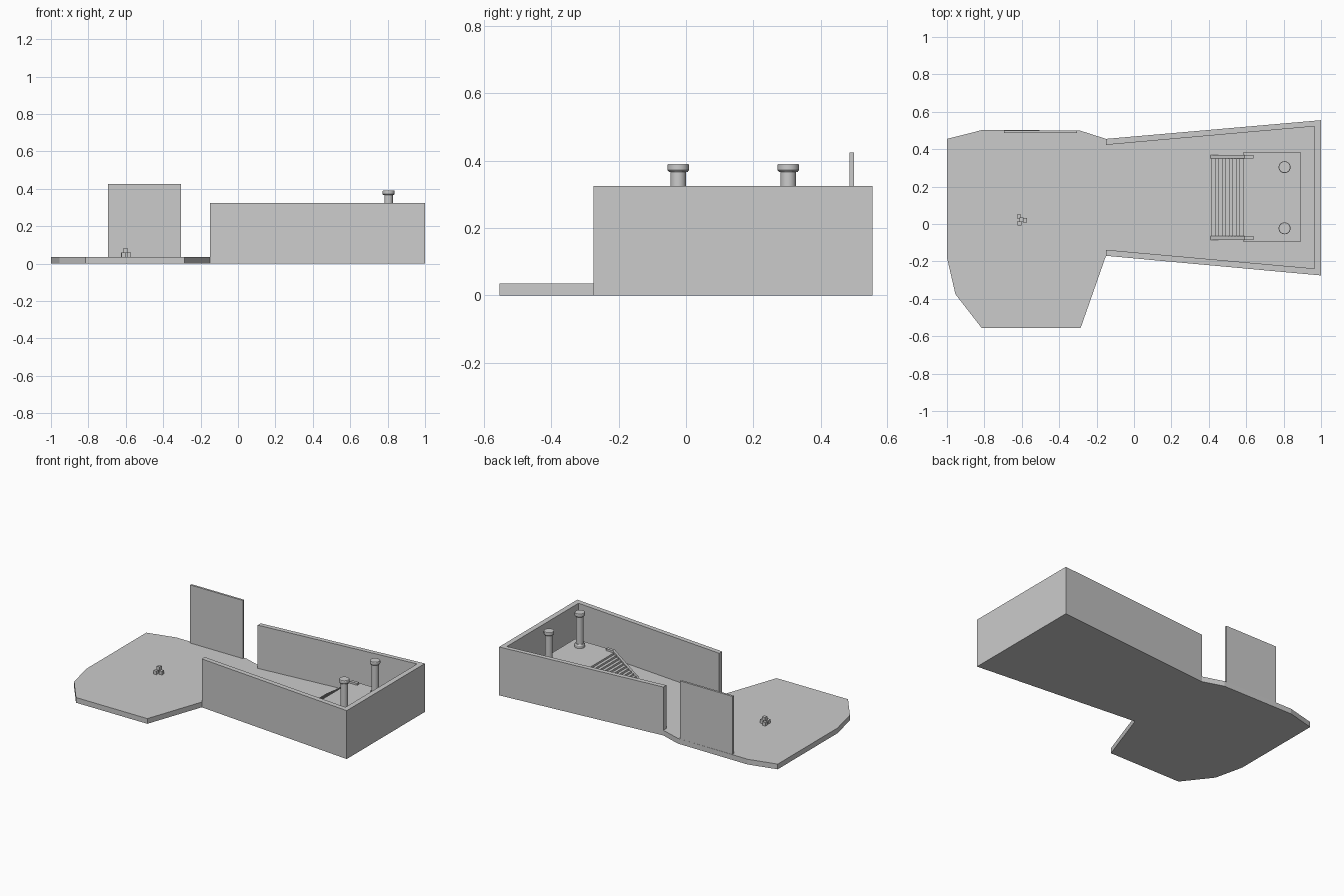
import bpy, bmesh, math

if "Cube" in bpy.data.objects:
    bpy.data.objects.remove(bpy.data.objects["Cube"])

FLOOR = 0.035   # top of the floor plate
DECK = 0.16     # top of the raised platform


def finish(bm, name):
    bmesh.ops.recalc_face_normals(bm, faces=bm.faces)
    me = bpy.data.meshes.new(name)
    bm.to_mesh(me)
    bm.free()
    ob = bpy.data.objects.new(name, me)
    bpy.context.collection.objects.link(ob)
    return ob


def prism(name, pts, direction):
    """Extrude a closed outline of 3D points along a direction."""
    bm = bmesh.new()
    face = bm.faces.new([bm.verts.new(p) for p in pts])
    ext = bmesh.ops.extrude_face_region(bm, geom=[face])
    moved = [v for v in ext["geom"] if isinstance(v, bmesh.types.BMVert)]
    bmesh.ops.translate(bm, verts=moved, vec=direction)
    return finish(bm, name)


def plan(name, pts, z0, z1):
    return prism(name, [(x, y, z0) for x, y in pts], (0, 0, z1 - z0))


def side(name, pts, y0, y1):
    return prism(name, [(x, y0, z) for x, z in pts], (0, y1 - y0, 0))


def box(name, x0, x1, y0, y1, z0, z1):
    return plan(name, [(x0, y0), (x1, y0), (x1, y1), (x0, y1)], z0, z1)


def lathe(name, profile, x, y, sides=24):
    bm = bmesh.new()
    rings = []
    for r, z in profile:
        rings.append([bm.verts.new((x + r * math.cos(2 * math.pi * i / sides),
                                    y + r * math.sin(2 * math.pi * i / sides), z))
                      for i in range(sides)])
    for a, b in zip(rings, rings[1:]):
        for i in range(sides):
            j = (i + 1) % sides
            bm.faces.new((a[i], a[j], b[j], b[i]))
    bm.faces.new(rings[0])
    bm.faces.new(rings[-1])
    for f in bm.faces:
        f.smooth = len(f.verts) == 4
    ob = finish(bm, name)
    bpy.ops.object.select_all(action='DESELECT')
    ob.select_set(True)
    bpy.context.view_layer.objects.active = ob
    bpy.ops.object.shade_smooth_by_angle(angle=math.radians(30))
    return ob


# Floor plate
plan("floor_plate", [(-1, 0.455), (-0.81, 0.503), (-0.29, 0.5), (-0.15, 0.455),
                     (1, 0.555), (1, -0.275), (-0.15, -0.17), (-0.285, -0.555),
                     (-0.815, -0.555), (-0.955, -0.375), (-1, -0.18)], 0, FLOOR)

# U-shaped room wall, open to the left
plan("room_wall", [(-0.15, 0.455), (1, 0.555), (1, -0.275), (-0.15, -0.17),
                   (-0.15, -0.138), (0.965, -0.238), (0.965, 0.522),
                   (-0.15, 0.423)], FLOOR, 0.325)

# Free-standing panel at the back
box("back_panel", -0.695, -0.305, 0.486, 0.5, FLOOR, 0.425)

# Small stack of crates
s = 0.011
for i, (x, y, z) in enumerate([(-0.615, 0.04, 0), (-0.613, 0.004, 0),
                               (-0.583, 0.02, 0), (-0.601, 0.023, 0.024)]):
    box(f"crate_{i + 1}", x - s, x + s, y - s, y + s, FLOOR + z, FLOOR + z + 0.024)

# Raised platform
box("platform", 0.585, 0.89, -0.095, 0.385, FLOOR, DECK)

# Stairs up to the platform
steps, x0, x1 = 10, 0.415, 0.6
run, rise = (x1 - x0) / steps, (DECK - FLOOR) / steps
profile = [(x0, FLOOR)]
for i in range(steps):
    profile += [(x0 + i * run, FLOOR + (i + 1) * rise),
                (x0 + (i + 1) * run, FLOOR + (i + 1) * rise)]
profile.append((x1, FLOOR))
side("stairs", profile, -0.065, 0.35)

# Sloping stair side boards
for i, y in enumerate((-0.085, 0.35)):
    side(f"stair_side_{i + 1}", [(0.41, FLOOR), (0.59, 0.173), (0.64, 0.173),
                                 (0.64, 0.155), (0.48, FLOOR)], y, y + 0.02)

# Two posts with a foot and a cap
post = [(0.032, DECK), (0.032, DECK + 0.018), (0.028, DECK + 0.024), (0.023, DECK + 0.024),
        (0.023, 0.367), (0.028, 0.367), (0.032, 0.372), (0.032, 0.388), (0.03, 0.391)]
for i, y in enumerate((-0.023, 0.304)):
    lathe(f"post_{i + 1}", post, 0.805, y)
